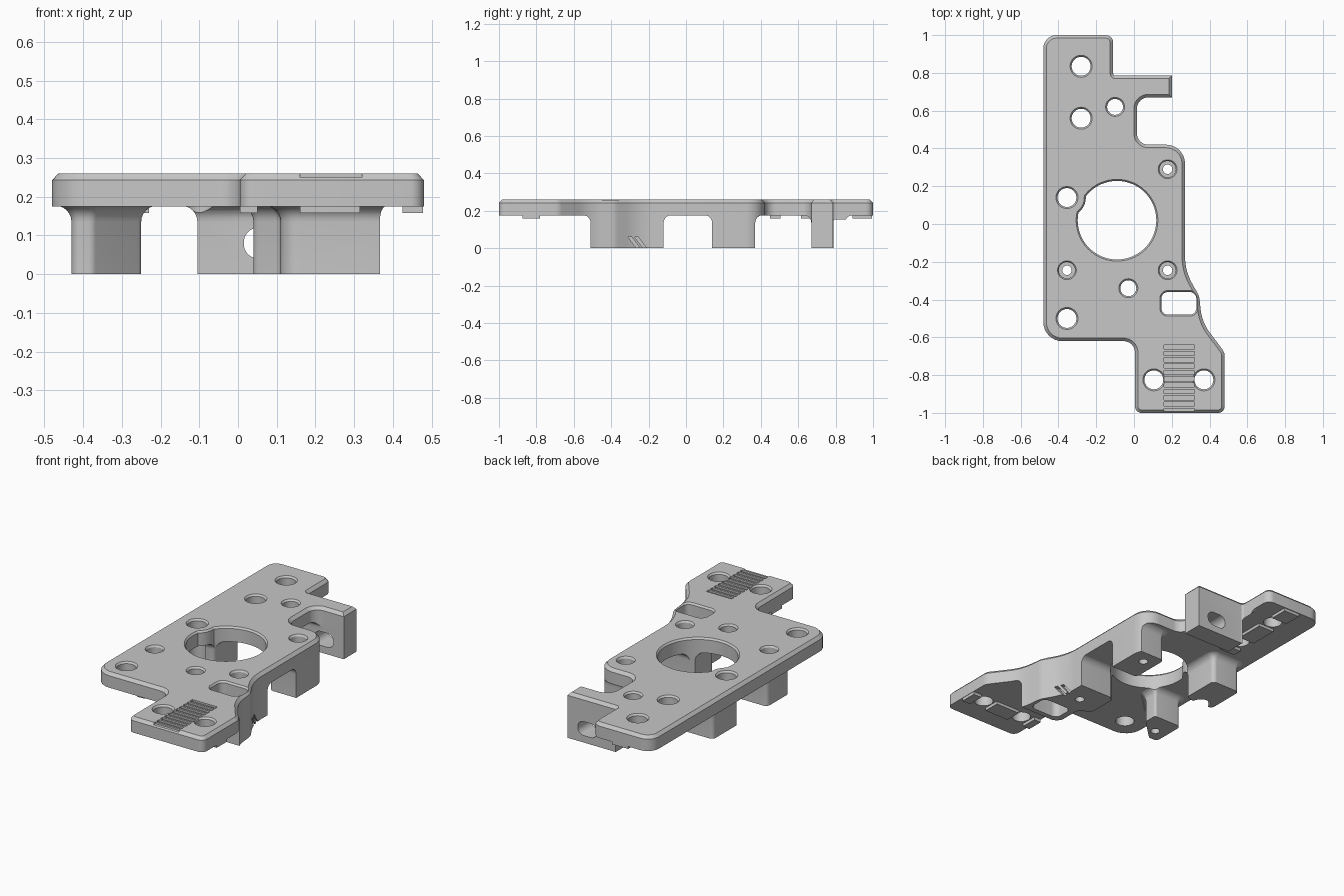
import bpy, bmesh
from math import cos, sin, tan, pi, radians
from mathutils import Vector, Matrix

cube = bpy.data.objects.get("Cube")
if cube:
    bpy.data.objects.remove(cube, do_unlink=True)

grey = bpy.data.materials.new("light grey")
grey.use_nodes = True
grey.diffuse_color = (0.57, 0.57, 0.57, 1)
grey.node_tree.nodes["Principled BSDF"].inputs["Base Color"].default_value = grey.diffuse_color

BOTTOM, TOP = 0.175, 0.26


def rounded(corners, steps=8):
    """Outline from (x, y, radius) corners, each corner filleted."""
    out, n = [], len(corners)
    for i, (x, y, r) in enumerate(corners):
        p = Vector((x, y))
        a = (Vector(corners[i - 1][:2]) - p).normalized()
        b = (Vector(corners[(i + 1) % n][:2]) - p).normalized()
        if r == 0:
            out.append(p)
            continue
        half = a.angle(b) / 2
        centre = p + (a + b).normalized() * (r / sin(half))
        start = p + a * (r / tan(half)) - centre
        end = p + b * (r / tan(half)) - centre
        sweep = start.angle(end)
        for k in range(steps + 1):
            t = k / steps
            out.append(centre + (start * sin((1 - t) * sweep) + end * sin(t * sweep)) / sin(sweep))
    return out


def rect(x0, x1, y0, y1, r=0):
    return rounded([(x0, y0, r), (x1, y0, r), (x1, y1, r), (x0, y1, r)])


def circle(x, y, r, n=40):
    return [Vector((x + r * cos(2 * pi * k / n), y + r * sin(2 * pi * k / n))) for k in range(n)]


def offset(pts, d):
    out, n = [], len(pts)
    for i, p in enumerate(pts):
        e, f = (p - pts[i - 1]).normalized(), (pts[(i + 1) % n] - p).normalized()
        n1, n2 = Vector((e.y, -e.x)), Vector((f.y, -f.x))
        out.append(p + (n1 + n2) * (d / (1 + n1.dot(n2))))
    return out


def loft(bm, pts, levels, matrix=Matrix()):
    """Closed solid through (height, outward offset) levels of one outline."""
    area = sum(pts[i - 1].x * p.y - p.x * pts[i - 1].y for i, p in enumerate(pts))
    if area < 0:
        pts = pts[::-1]
    rings = [[bm.verts.new(matrix @ Vector((p.x, p.y, z))) for p in offset(pts, d)]
             for z, d in levels]
    n = len(pts)
    bm.faces.new(rings[0][::-1])
    bm.faces.new(rings[-1])
    for lo, hi in zip(rings, rings[1:]):
        for i in range(n):
            j = (i + 1) % n
            bm.faces.new((lo[i], lo[j], hi[j], hi[i]))


def finish(name, bm):
    bmesh.ops.recalc_face_normals(bm, faces=bm.faces)
    mesh = bpy.data.meshes.new(name)
    bm.to_mesh(mesh)
    bm.free()
    mesh.materials.append(grey)
    ob = bpy.data.objects.new(name, mesh)
    bpy.context.collection.objects.link(ob)
    return ob


def part(name, pts, levels):
    bm = bmesh.new()
    loft(bm, pts, levels)
    return finish(name, bm)


def boolean(ob, other, operation):
    mod = ob.modifiers.new("cut", "BOOLEAN")
    mod.operation, mod.solver, mod.object = operation, "EXACT", other
    bpy.context.view_layer.objects.active = ob
    bpy.ops.object.modifier_apply(modifier=mod.name)


# Plate outline, clockwise from the back left corner
outline = rounded([
    (-0.48, 1.0, 0.07), (-0.11, 1.0, 0.04), (-0.11, 0.785, 0.012), (0.2, 0.785, 0),
    (0.2, 0.67, 0), (0.015, 0.67, 0.06), (0.015, 0.42, 0.06), (0.27, 0.42, 0.1),
    (0.27, -0.25, 0.3), (0.345, -0.38, 0.08), (0.36, -0.52, 0.25), (0.48, -0.68, 0.06),
    (0.48, -1.0, 0.035), (0.005, -1.0, 0.035), (0.005, -0.62, 0.06), (-0.48, -0.62, 0.1)])
plate = part("plate", outline, [(BOTTOM, 0), (0.243, 0), (TOP, -0.016)])

# Cutters: holes, bore and slots
cuts = bmesh.new()
chamfered = [(-0.1, 0), (0.25, 0), (0.262, 0.01), (0.3, 0.01)]
for x, y, r in [(-0.28, 0.835, 0.05), (-0.28, 0.56, 0.05), (-0.1, 0.62, 0.042),
                (-0.355, 0.14, 0.05), (-0.355, -0.5, 0.05), (-0.03, -0.34, 0.042),
                (0.105, -0.825, 0.05), (0.37, -0.825, 0.05)]:
    loft(cuts, circle(x, y, r), chamfered)
for x, y in [(0.178, 0.29), (0.178, -0.245), (-0.355, -0.245)]:
    loft(cuts, circle(x, y, 0.025), [(-0.1, 0), (0.2, 0), (0.2, 0.018), (0.25, 0.018),
                                     (0.262, 0.026), (0.3, 0.026)])

# Main bore keeps a lip of material around the neighbouring hole
lip = Vector((-0.355, 0.14))
bore = []
for p in circle(-0.09, 0.02, 0.208, 96):
    away = p - lip
    bore.append(lip + away.normalized() * max(away.length, 0.1))
loft(cuts, bore, chamfered)
loft(cuts, rect(0.145, 0.33, -0.48, -0.36, 0.035), chamfered)
on_side = Matrix.Rotation(radians(90), 4, "X")
loft(cuts, rect(0.015, 0.135, 0.04, 0.12, 0.038), [(-0.9, 0), (-0.6, 0)], on_side)

# Slanted nicks on the right boss
facing_x = Matrix(((0, 0, 1, 0), (1, 0, 0, 0), (0, 1, 0, 0), (0, 0, 0, 1)))
for y in (-0.31, -0.275):
    nick = [Vector(c) for c in ((y, 0.06), (y + 0.02, 0.06), (y + 0.08, -0.02), (y + 0.06, -0.02))]
    loft(cuts, nick, [(0.265, 0), (0.45, 0)], facing_x)
cutters = finish("cutters", cuts)

# Shallow grip grooves across the front tab
grooves = bmesh.new()
for k in range(11):
    y = -0.652 - k * 0.0335
    loft(grooves, rect(0.16, 0.32, y - 0.011, y + 0.011), [(0.25, 0), (0.3, 0)])
groove_cutter = finish("groove_cutter", grooves)

# Bosses and slotted bracket under the plate, flared where they meet it
flare = [(0, 0), (0.135, 0)] + [
    (0.135 + 0.042 * sin(a), 0.042 * (1 - cos(a))) for a in (pi * k / 12 for k in range(1, 7))]
bosses = {
    "front_right_boss": rounded([
        (0.04, -0.12, 0.03), (0.3, -0.12, 0.02), (0.45, -0.3, 0.03), (0.45, -0.51, 0.03),
        (0.11, -0.51, 0.05), (0.11, -0.35, 0.03), (0.04, -0.3, 0.03)]),
    "back_right_boss": rect(0.1, 0.3, 0.14, 0.37, 0.025),
    "front_left_boss": rounded([
        (-0.43, -0.32, 0.025), (-0.375, -0.32, 0.025), (-0.25, -0.2, 0.025),
        (-0.25, -0.12, 0.015), (-0.43, -0.12, 0.025)]),
    "back_left_boss": rect(-0.43, -0.25, 0.14, 0.37, 0.025),
    "bracket_wall": rect(-0.105, 0.25, 0.67, 0.85),
}
envelope = part("envelope", outline, [(-0.05, 0), (0.3, 0)])
parts = [plate]
for name, pts in bosses.items():
    boss = part(name, pts, flare)
    boolean(boss, envelope, "INTERSECT")
    parts.append(boss)

for ob in parts:
    boolean(ob, cutters, "DIFFERENCE")
boolean(plate, groove_cutter, "DIFFERENCE")
for helper in (cutters, groove_cutter, envelope):
    bpy.data.objects.remove(helper, do_unlink=True)

# Low locating ridges between the mounting holes
ridges = bmesh.new()
for x0, x1 in [(0.005, 0.05), (0.16, 0.315), (0.425, 0.478)]:
    loft(ridges, rect(x0, x1, -0.875, -0.78), [(0.158, 0), (BOTTOM + 0.002, 0)])
for y0, y1 in [(0.45, 0.505), (0.615, 0.78), (0.89, 0.995)]:
    loft(ridges, rect(-0.33, -0.23, y0, y1), [(0.158, 0), (BOTTOM + 0.002, 0)])
parts.append(finish("locating_ridges", ridges))

# Smooth the rounded walls, keep the edges crisp
bpy.ops.object.select_all(action="DESELECT")
for ob in parts:
    ob.select_set(True)
bpy.context.view_layer.objects.active = plate
bpy.ops.object.shade_smooth_by_angle(angle=radians(25))
